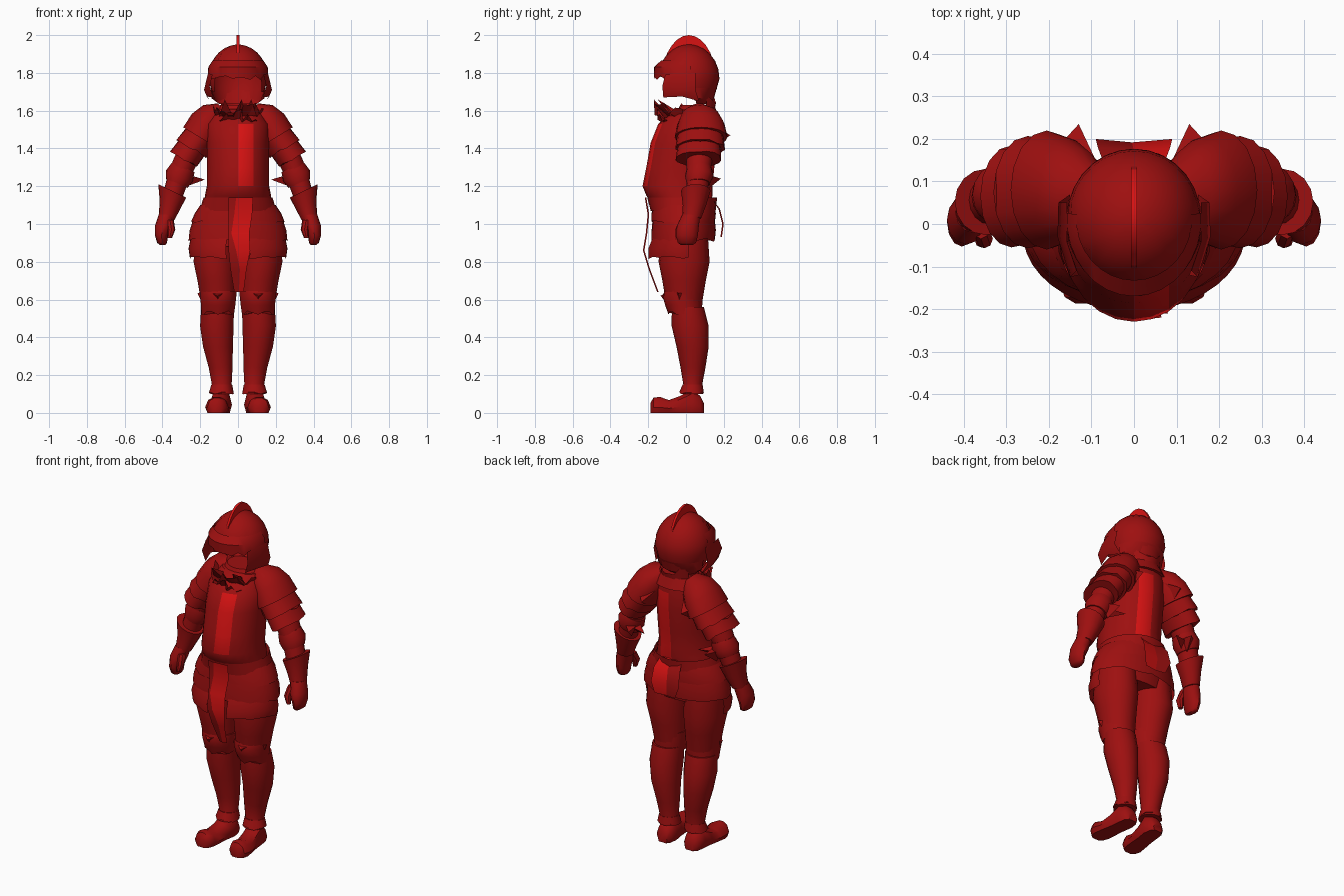
import bpy, bmesh, math, random
from mathutils import Vector

random.seed(4)


def material(name, rgb):
    m = bpy.data.materials.new(name)
    m.diffuse_color = (*rgb, 1)
    return m


DARK = material("dark red", (0.34, 0.005, 0.005))
BRIGHT = material("bright red", (0.68, 0.006, 0.006))


def finish(name, bm, mats, mirror=False, angle=40, rule=None):
    bmesh.ops.recalc_face_normals(bm, faces=bm.faces)
    if rule:
        for f in bm.faces:
            f.material_index = 1 if rule(f.calc_center_median()) else 0
    me = bpy.data.meshes.new(name)
    bm.to_mesh(me)
    bm.free()
    ob = bpy.data.objects.new(name, me)
    bpy.context.collection.objects.link(ob)
    for m in mats:
        me.materials.append(m)
    if mirror:
        ob.modifiers.new("mirror", 'MIRROR').use_mirror_merge = False
    bpy.ops.object.select_all(action='DESELECT')
    ob.select_set(True)
    bpy.context.view_layer.objects.active = ob
    bpy.ops.object.shade_smooth_by_angle(angle=math.radians(angle))
    return ob


def sheet(name, rows, mats=(DARK,), closed=False, caps=(False, False), **kw):
    """Skin a surface through rows of points."""
    bm = bmesh.new()
    grid = [[bm.verts.new(p) for p in row] for row in rows]
    n = len(grid[0])
    for a, b in zip(grid, grid[1:]):
        for i in range(n if closed else n - 1):
            j = (i + 1) % n
            bm.faces.new((a[i], a[j], b[j], b[i]))
    if caps[0]:
        bm.faces.new(grid[0])
    if caps[1]:
        bm.faces.new(grid[-1])
    return finish(name, bm, mats, **kw)


def ring(r, n=16, arc=None, jag=0):
    """Ellipse x, y, z, rx, ry, tilt; angle 0 is the front."""
    x, y, z, rx, ry = r[:5]
    t = r[5] if len(r) > 5 else 0
    a0, a1 = arc or (0, 360)
    steps = n + 1 if arc else n
    pts = []
    for i in range(steps):
        a = math.radians(a0 + (a1 - a0) * i / n)
        dx = rx * math.sin(a)
        pts.append((x + dx * math.cos(t), y - ry * math.cos(a),
                    z + dx * math.sin(t) + random.uniform(-jag, jag)))
    return pts


def loft(name, rings, n=16, arc=None, jag=0, caps=(True, True), **kw):
    rows = [ring(r, n, arc, jag if i == len(rings) - 1 else 0)
            for i, r in enumerate(rings)]
    return sheet(name, rows, closed=arc is None,
                 caps=(False, False) if arc else caps, **kw)


def spike(name, base, tip, **kw):
    bm = bmesh.new()
    v = [bm.verts.new(p) for p in base + [tip]]
    for f in ((0, 1, 2), (0, 1, 3), (1, 2, 3), (2, 0, 3)):
        bm.faces.new([v[i] for i in f])
    return finish(name, bm, (DARK,), **kw)


# Breastplate and backplate, with one bright half stripe front and back
def chest_stripe(c):
    return 0 < c.x < 0.083 and (1.2 < c.z < 1.53 if c.y < 0 else c.z < 1.56)


loft("cuirass", [(0, -.02, 1.10, .18, .15), (0, -.035, 1.15, .175, .175),
                 (0, -.045, 1.20, .165, .185), (0, -.03, 1.30, .165, .18),
                 (0, -.012, 1.43, .165, .175), (0, .008, 1.53, .165, .155),
                 (0, .05, 1.61, .12, .10)], n=24, mats=(DARK, BRIGHT), rule=chest_stripe)
loft("waist_belt", [(0, -.02, 1.14, .182, .185), (0, -.015, 1.07, .205, .172)],
     n=24, caps=(False, False))

# Gorget and ragged neck ruffles
loft("gorget", [(0, .055, 1.56, .15, .12), (0, .06, 1.60, .12, .10),
                (0, .06, 1.63, .095, .09)], n=16)
for k, (z, reach) in enumerate(((1.57, .20), (1.52, .185))):
    inner = ring((0, .05, z - .02, .11, .12), 14, (-75, 75))
    outer = ring((0, .03, z + .04, .14, reach), 14, (-75, 75), .035)
    outer[7] = (0.02, -.17 + .02 * k, z + .09)
    sheet("neck_ruffle", [inner, outer], angle=20)
sheet("nape_ruffle", [ring((0, .06, 1.60, .10, .09), 8, (120, 240)),
                      ring((0, .06, 1.66, .11, .10), 8, (120, 240), .025)])
spike("collar_point", [(.03, -.09, 1.58), (.10, -.08, 1.57), (.06, -.05, 1.60)],
      (.07, -.15, 1.66), mirror=True)


# Helmet bowl, open at the face
def bowl_row(f):
    pts = []
    for i in range(28):
        a = 2 * math.pi * i / 28
        c = math.cos(a)
        rim = 1.80 if c > .6 else 1.70 if c > -.2 else 1.655
        z = rim + (1.949 - rim) * math.sin(f * math.pi / 2)
        h = (z - 1.77) / .18
        r = .158 * math.sqrt(max(1 - h * h, .003)) if h > 0 else .158 + .28 * (z - 1.77)
        pts.append((r * math.sin(a), .015 - r * 1.03 * c, z))
    return pts


sheet("helmet_bowl", [bowl_row(i / 8) for i in range(9)], closed=True, caps=(False, True))
loft("helmet_brow", [(0, .01, 1.865, .135, .142), (0, .01, 1.83, .158, .18),
                     (0, .01, 1.775, .16, .178)], n=16, arc=(-95, 95), jag=.012)
sheet("cheek_guard", [[(.158, .05, 1.80), (.158, -.04, 1.80), (.135, -.11, 1.79)],
                      [(.178, .05, 1.71), (.18, -.03, 1.71), (.15, -.125, 1.73)],
                      [(.15, .07, 1.65), (.165, -.02, 1.675), (.13, -.12, 1.67)]],
      mirror=True)
loft("helmet_neck_guard", [(0, .03, 1.72, .145, .135), (0, .04, 1.665, .14, .10),
                           (0, .05, 1.635, .10, .065)], n=12, arc=(95, 265))

# Helmet crest fin
fin = []
for i in range(11):
    a = math.pi * (.16 + .68 * i / 10)
    y, h = -.15 * math.cos(a) + .015, math.sin(a)
    fin.append([(x, y, z) for x, z in ((-.007, 1.75 + .17 * h), (-.007, 1.73 + .27 * h),
                                       (.007, 1.73 + .27 * h), (.007, 1.75 + .17 * h))])
sheet("helmet_crest", fin, mats=(DARK, BRIGHT), closed=True, caps=(True, True),
      rule=lambda c: c.z > 1.90)

# Shoulder plates in overlapping tiers
loft("shoulder_cap", [(.08, .07, 1.61, .04, .05, .8), (.125, .075, 1.575, .08, .10, .75),
                      (.165, .08, 1.525, .098, .125, .65), (.205, .08, 1.46, .10, .14, .55)],
     mirror=True)
loft("shoulder_tier", [(.19, .075, 1.48, .085, .12, .55), (.25, .075, 1.40, .092, .132, .5)],
     mirror=True, jag=.008)
loft("shoulder_lower_tier", [(.24, .07, 1.41, .08, .115, .5), (.288, .065, 1.345, .083, .12, .48)],
     mirror=True, jag=.01)
spike("shoulder_point", [(.09, .15, 1.52), (.19, .17, 1.50), (.14, .16, 1.42)],
      (.13, .235, 1.47), mirror=True)

# Arms, elbows, gauntlets and hands
loft("arm", [(.20, .07, 1.48, .06, .07, .4), (.28, .07, 1.33, .062, .068, .4),
             (.315, .065, 1.25, .058, .06, .4), (.355, .05, 1.12, .05, .055, .3)], mirror=True)
loft("elbow_guard", [(.29, .07, 1.30, .065, .065, .4), (.31, .07, 1.255, .076, .075, .4),
                     (.325, .065, 1.215, .062, .062, .4)], mirror=True)
spike("elbow_wing", [(.26, .07, 1.26), (.27, .12, 1.24), (.27, .08, 1.20)],
      (.175, .14, 1.235), mirror=True)
spike("elbow_back_wing", [(.25, .11, 1.25), (.32, .12, 1.26), (.28, .11, 1.18)],
      (.25, .185, 1.24), mirror=True)
loft("gauntlet_cuff", [(.348, .052, 1.175, .082, .078, .45), (.36, .045, 1.10, .058, .062, .35),
                       (.378, .03, 1.03, .043, .05, .2)], mirror=True)
loft("hand", [(.378, .028, 1.05, .042, .048), (.394, .01, .99, .046, .058),
              (.405, .005, .94, .035, .058), (.402, .005, .90, .026, .048),
              (.398, .005, .888, .014, .03)], n=12, mirror=True)
loft("thumb", [(.36, -.01, 1.02, .02, .025), (.352, -.035, .97, .02, .022),
               (.362, -.04, .925, .012, .014)], n=8, mirror=True)

# Layered skirt plates
loft("hip_core", [(0, -.01, 1.12, .17, .14), (0, -.01, .95, .22, .13),
                  (0, -.01, .88, .215, .12)], n=20)
for k, (z0, z1, w0, w1) in enumerate(((1.10, 1.01, .20, .247), (1.02, .915, .238, .262))):
    loft("skirt_tier", [(0, -.012, z0, w0, .165), (0, -.012, (z0 + z1) / 2, (w0 + w1) / 2 + .006, .17),
                        (0, -.015, z1, w1, .168)], n=28, jag=.008, caps=(False, False))
loft("thigh_plate", [(0, -.015, .93, .25, .165), (0, -.02, .87, .262, .185),
                     (0, -.02, .82, .254, .185)], n=10, arc=(14, 100), jag=.008, mirror=True)

# Hanging cloth, split into a dark half and a bright half: z, y, left, split, right
front = [(1.14, -.21, -.05, -.01, .08), (1.05, -.195, -.05, -.02, .075),
         (.95, -.205, -.05, -.035, .06), (.86, -.22, -.05, -.01, .065),
         (.76, -.19, -.04, .01, .045), (.64, -.145, -.02, .005, .03)]
back = [(1.13, .14, -.07, 0, .07), (1.08, .18, -.085, 0, .085),
        (1.00, .20, -.09, -.005, .09), (.93, .19, -.06, .0, .075)]
for label, path in (("front", front), ("back", back)):
    sheet(label + "_cloth_dark", [[(l, y, z), (s, y - .008, z)] for z, y, l, s, r in path])
    sheet(label + "_cloth_bright", [[(s, y - .008, z), (r, y, z)] for z, y, l, s, r in path],
          mats=(BRIGHT,))

# Legs, knee guards and shoes
loft("thigh", [(.12, -.01, .95, .105, .125), (.122, -.01, .80, .115, .135),
               (.113, -.01, .70, .103, .115), (.105, -.01, .58, .09, .095)], n=18, mirror=True)
loft("knee_guard", [(.105, -.015, .645, .10, .10), (.105, -.018, .615, .097, .105),
                    (.105, -.012, .57, .092, .098), (.107, -.005, .53, .088, .088)],
     n=18, jag=.012, mirror=True)
spike("knee_wing", [(.17, -.06, .64), (.18, .01, .63), (.18, -.03, .56)],
      (.215, -.04, .635), mirror=True)
spike("knee_point", [(.06, -.10, .64), (.15, -.10, .64), (.10, -.10, .58)],
      (.11, -.135, .62), mirror=True)
loft("greave", [(.108, .01, .56, .088, .085), (.112, .022, .46, .09, .098),
                (.106, .035, .35, .08, .085), (.092, .037, .24, .064, .066),
                (.086, .036, .15, .053, .05), (.086, .03, .10, .062, .06)], n=18, mirror=True)
loft("ankle_cuff", [(.086, .035, .15, .055, .053), (.088, .03, .105, .066, .065)],
     n=12, jag=.01, mirror=True)
shoe = []
for x, y, w, h in ((.088, .095, .03, .05), (.09, .075, .05, .09), (.09, .03, .058, .125),
                   (.098, -.03, .056, .09), (.106, -.09, .06, .068), (.112, -.14, .062, .085),
                   (.113, -.172, .05, .08), (.113, -.187, .025, .055)):
    shoe.append([(x + w * sx, y, h * sz) for sx, sz in
                 ((-.8, 0), (-1, .35), (-.75, .8), (-.25, 1), (.25, 1), (.75, .8), (1, .35), (.8, 0))])
sheet("shoe", shoe, closed=True, caps=(True, True), mirror=True)
